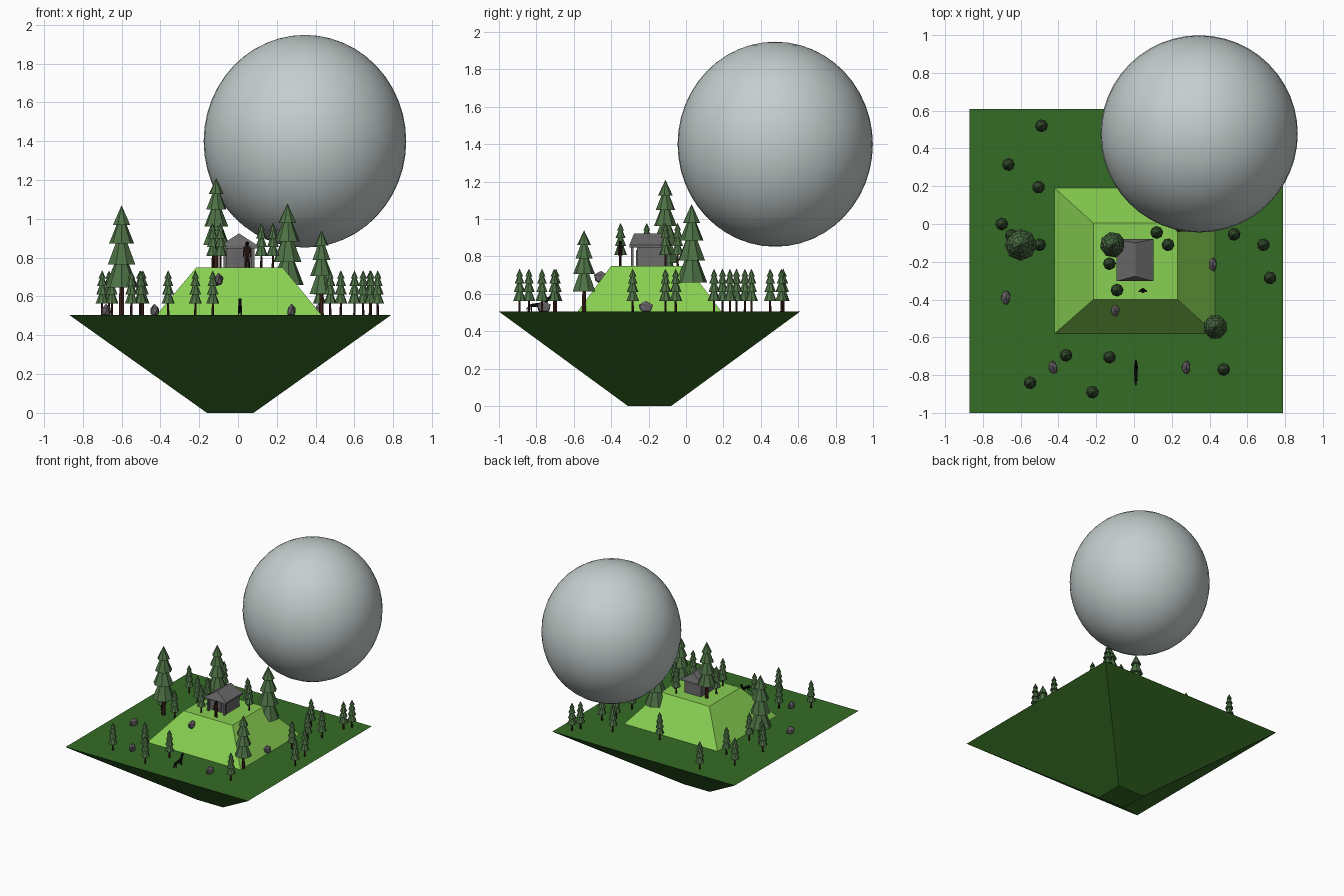
import bpy, bmesh, math, random
from mathutils import Matrix, Vector

cube = bpy.data.objects.get("Cube")
if cube:
    bpy.data.objects.remove(cube, do_unlink=True)

random.seed(4)
GROUND, HILLTOP = 0.505, 0.75


def material(name, rgb):
    m = bpy.data.materials.new(name)
    m.use_nodes = True
    m.diffuse_color = (*rgb, 1)
    m.node_tree.nodes["Principled BSDF"].inputs["Base Color"].default_value = (*rgb, 1)
    return m


grass = material("dark grass", (0.036, 0.15, 0.018))
meadow = material("light grass", (0.25, 0.63, 0.085))
needles = material("pine green", (0.075, 0.165, 0.06))
bark = material("dark bark", (0.05, 0.016, 0.01))
stone = material("grey stone", (0.14, 0.125, 0.14))
slate = material("grey wood", (0.15, 0.145, 0.15))
pale = material("pale moon grey", (0.55, 0.62, 0.61))
black = material("black", (0.004, 0.004, 0.004))
cloth = material("dark brown cloth", (0.03, 0.012, 0.008))


def finish(bm, name, *mats):
    bmesh.ops.recalc_face_normals(bm, faces=bm.faces)
    me = bpy.data.meshes.new(name)
    bm.to_mesh(me)
    bm.free()
    for m in mats:
        me.materials.append(m)
    return place(me, name)


def place(me, name, loc=(0, 0, 0), scale=(1, 1, 1), turn=0):
    ob = bpy.data.objects.new(name, me)
    bpy.context.collection.objects.link(ob)
    ob.location, ob.scale, ob.rotation_euler.z = loc, scale, turn
    return ob


def frustum(bm, low, high, z0, z1):
    """Solid between two rectangles given as x0, x1, y0, y1."""
    rings = []
    for (x0, x1, y0, y1), z in ((low, z0), (high, z1)):
        rings.append([bm.verts.new((x, y, z)) for x, y in ((x0, y0), (x1, y0), (x1, y1), (x0, y1))])
    a, b = rings
    bm.faces.new(a[::-1])
    bm.faces.new(b)
    for i in range(4):
        j = (i + 1) % 4
        bm.faces.new((a[i], a[j], b[j], b[i]))


def cone(bm, r1, r2, z0, z1, sides, turn=0, mat=0):
    m = Matrix.Translation((0, 0, (z0 + z1) / 2)) @ Matrix.Rotation(turn, 4, "Z")
    out = bmesh.ops.create_cone(bm, cap_ends=True, segments=sides, radius1=r1,
                                radius2=r2, depth=z1 - z0, matrix=m)
    for f in {f for v in out["verts"] for f in v.link_faces}:
        f.material_index = mat


def limb(bm, start, end, r1, r2, sides=6):
    a, b = Vector(start), Vector(end)
    m = Matrix.Translation((a + b) / 2) @ (b - a).to_track_quat("Z", "Y").to_matrix().to_4x4()
    bmesh.ops.create_cone(bm, cap_ends=True, segments=sides, radius1=r1, radius2=r2,
                          depth=(b - a).length, matrix=m)


def ball(bm, centre, r):
    bmesh.ops.create_icosphere(bm, subdivisions=1, radius=r, matrix=Matrix.Translation(centre))


# Floating island and hill
bm = bmesh.new()
frustum(bm, (-0.16, 0.08, -0.31, -0.08), (-0.87, 0.79, -1, 0.61), 0, GROUND)
finish(bm, "island", grass)
bm = bmesh.new()
frustum(bm, (-0.42, 0.43, -0.58, 0.19), (-0.215, 0.23, -0.4, 0.005), GROUND, HILLTOP)
finish(bm, "hill", meadow)

# Moon
bm = bmesh.new()
bmesh.ops.create_uvsphere(bm, u_segments=48, v_segments=24, radius=1)
for f in bm.faces:
    f.smooth = True
moon = finish(bm, "moon", pale)
moon.location, moon.scale = (0.345, 0.477, 1.4), (0.522, 0.522, 0.548)

# Pine tree of unit height: trunk and four stacked skirts
bm = bmesh.new()
cone(bm, 0.028, 0.022, 0, 0.34, 6, mat=1)
tiers = [(0.25, 0.15), (0.46, 0.135), (0.65, 0.115), (0.82, 0.085), (1, 0)]
for i in range(4):
    (z, r), (top, nxt) = tiers[i], tiers[i + 1]
    cone(bm, r, nxt * 0.45, z, top + (0.02 if nxt else 0), 8, i * 0.39, 0)
pine = finish(bm, "pine_tree", needles, bark)
pine.location, pine.scale = (-0.6, -0.11, GROUND), (0.565,) * 3
for x, y, z, h in ((-0.112, -0.11, HILLTOP, 0.46), (0.255, 0.03, 0.52, 0.56),
                   (0.43, -0.545, GROUND, 0.435)):
    place(pine.data, "large_pine", (x, y, z), (h,) * 3, random.random())

low = [(-0.49, 0.52), (-0.665, 0.315), (-0.505, 0.195), (-0.7, 0), (-0.65, -0.06), (-0.5, -0.11),
       (0.53, -0.055), (0.685, -0.11), (0.72, -0.285), (-0.36, -0.695), (-0.13, -0.705),
       (-0.55, -0.84), (-0.22, -0.89), (0.475, -0.77), (0.42, 0.35), (0.6, 0.235),
       (0.645, 0.45), (0.68, 0.51), (0.05, 0.27), (0.53, 0.15)]
high = [(-0.13, -0.21), (-0.09, -0.35), (0.12, -0.045), (0.18, -0.11)]
for spots, z in ((low, GROUND), (high, HILLTOP)):
    for x, y in spots:
        place(pine.data, "small_pine", (x, y, z), (0.23,) * 3, random.random())

# Rocks
bm = bmesh.new()
bmesh.ops.create_icosphere(bm, subdivisions=1, radius=1)
for v in bm.verts:
    v.co *= random.uniform(0.85, 1.1)
rock = finish(bm, "rock", stone)
rock.location, rock.scale = (-0.68, -0.39, 0.525), (0.027, 0.043, 0.035)
for x, y, z in ((-0.43, -0.76, 0.525), (0.275, -0.76, 0.525), (-0.1, -0.455, 0.685), (0.415, -0.215, 0.525)):
    place(rock.data, "rock", (x, y, z), (0.025, 0.04, 0.035), random.uniform(-0.4, 0.4))

# Cabin: walls, porch posts, gabled roof with slightly hipped ends
bm = bmesh.new()
walls = (-0.07, 0.08, -0.262, -0.095)
frustum(bm, walls, walls, HILLTOP, 0.87)
finish(bm, "cabin_walls", slate)
for x in (-0.068, 0.078):
    bm = bmesh.new()
    post = (x - 0.008, x + 0.008, -0.295, -0.28)
    frustum(bm, post, post, HILLTOP, 0.87)
    finish(bm, "porch_post", slate)
bm = bmesh.new()
frustum(bm, (-0.092, 0.102, -0.303, -0.08), (-0.092, 0.102, -0.303, -0.08), 0.848, 0.862)
frustum(bm, (-0.092, 0.102, -0.303, -0.08), (0.003, 0.007, -0.277, -0.1), 0.862, 0.924)
finish(bm, "cabin_roof", slate)
bm = bmesh.new()
door = (-0.022, 0.032, -0.266, -0.262)
frustum(bm, door, door, HILLTOP, 0.835)
finish(bm, "cabin_door", stone)

# Howling wolf
bm = bmesh.new()
limb(bm, (0, -0.05, 0.032), (0, 0.03, 0.04), 0.009, 0.012)
limb(bm, (0, 0.025, 0.04), (0, 0.045, 0.07), 0.01, 0.007)
limb(bm, (0, 0.04, 0.066), (0, 0.062, 0.085), 0.009, 0.003)
limb(bm, (0, -0.05, 0.034), (0, -0.072, 0.012), 0.005, 0.002)
for side in (-1, 1):
    for y in (-0.045, 0.025):
        limb(bm, (side * 0.006, y, 0.035), (side * 0.007, y, 0), 0.005, 0.003)
    limb(bm, (side * 0.005, 0.038, 0.07), (side * 0.006, 0.034, 0.085), 0.003, 0.001)
wolf = finish(bm, "wolf", black)
wolf.location = (0.01, -0.782, GROUND)

# Standing figure before the cabin
bm = bmesh.new()
for side in (-1, 1):
    limb(bm, (side * 0.008, 0, 0), (side * 0.006, 0, 0.06), 0.006, 0.007)
    limb(bm, (side * 0.013, 0, 0.108), (side * 0.019, -0.005, 0.055), 0.005, 0.004)
limb(bm, (0, 0, 0.055), (0, 0, 0.112), 0.012, 0.014)
figure = finish(bm, "figure_body", cloth)
figure.location = (0.047, -0.352, HILLTOP)
bm = bmesh.new()
ball(bm, (0, 0, 0.123), 0.012)
head = finish(bm, "figure_head", black)
head.location = figure.location
